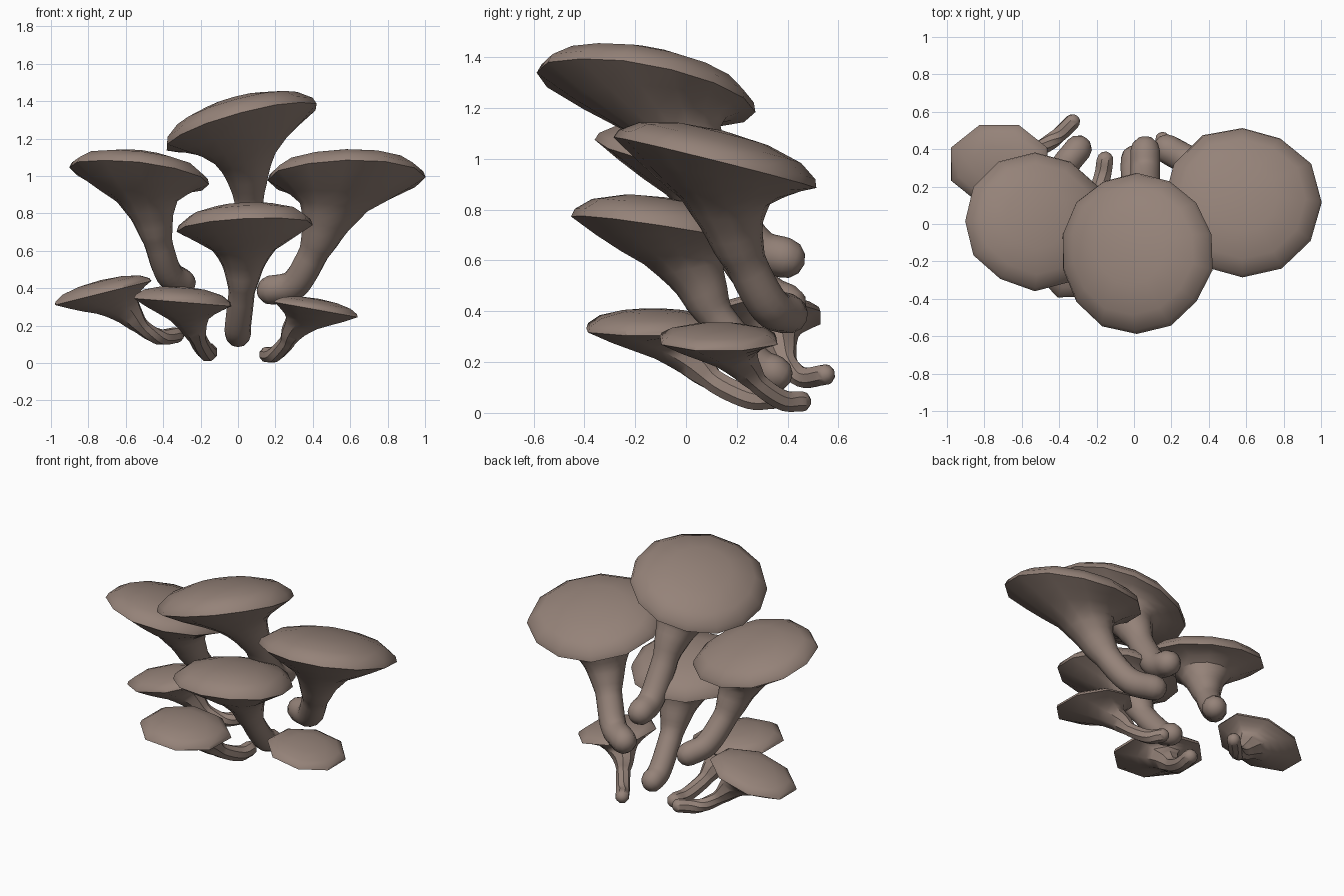
import bpy, bmesh, math, random
from mathutils import Vector as V

if "Cube" in bpy.data.objects:
    bpy.data.objects.remove(bpy.data.objects["Cube"])

random.seed(4)
mat = bpy.data.materials.new("brown_grey_flesh")
mat.diffuse_color = (0.30, 0.225, 0.19, 1)
mat.use_nodes = True
mat.node_tree.nodes["Principled BSDF"].inputs["Base Color"].default_value = mat.diffuse_color

# flare of the underside: (distance below rim / R, radius / R)
FLARE = [(0, 1), (0.22, 0.70), (0.42, 0.44), (0.70, 0.30), (1.1, 0.0)]
# top of the cap: (radius / R, height / dome)
DOME = [(0.97, 0.25), (0.80, 0.62), (0.45, 0.90)]


def spline(pts, t):
    """Catmull-Rom point at parameter t in 0..len-1"""
    p = [pts[0] * 2 - pts[1]] + pts + [pts[-1] * 2 - pts[-2]]
    i = min(int(t), len(pts) - 2)
    f = t - i
    a, b, c, d = p[i:i + 4]
    return 0.5 * (2 * b + (c - a) * f + (2 * a - 5 * b + 4 * c - d) * f * f
                  + (3 * b - a - 3 * c + d) * f ** 3)


def flare(d, R, stem):
    d /= R
    for (d0, r0), (d1, r1) in zip(FLARE, FLARE[1:]):
        if d <= d1:
            r1 = max(r1, stem / R)
            r0 = max(r0, stem / R)
            return R * (r0 + (r1 - r0) * (d - d0) / (d1 - d0))
    return stem


def mushroom(name, path, rx, ry, sx, sy, stem, dome, sides):
    pts = [V(p) for p in path]
    C = pts[-1]
    R = (rx + ry) / 2
    normal = V((-sx, -sy, 1)).normalized()
    angles = [2 * math.pi * (k + 0.5 * (sides == 8)) / sides + math.pi / 2 for k in range(sides)]
    wob = [random.uniform(0.97, 1.03) for _ in angles]
    bm = bmesh.new()
    rings = []

    def cap_dir(k):
        x, y = rx * wob[k] * math.cos(angles[k]), ry * wob[k] * math.sin(angles[k])
        return V((x, y, sx * x + sy * y))

    def stem_dir(k, t):
        u = (V((1, 0, 0)) - t * t.x).normalized()
        return u * math.cos(angles[k]) + t.cross(u) * math.sin(angles[k])

    # rounded foot
    t0 = (spline(pts, 0.05) - pts[0]).normalized()
    foot = bm.verts.new(pts[0] - t0 * stem)
    for a in (30, 60):
        a = math.radians(a)
        c = pts[0] - t0 * stem * math.cos(a)
        rings.append([bm.verts.new(c + stem_dir(k, t0) * stem * math.sin(a)) for k in range(sides)])
    # bent stem opening into the underside
    n = 20
    last = len(pts) - 1
    samples = [spline(pts, last * i / n) for i in range(n + 1)]
    dist = [0] * (n + 1)
    for i in range(n - 1, -1, -1):
        dist[i] = dist[i + 1] + (samples[i + 1] - samples[i]).length
    for i, c in enumerate(samples):
        a, b = samples[max(i - 1, 0)], samples[min(i + 1, n)]
        t = (b - a).normalized()
        r = flare(dist[i], R, stem)
        w = max(0, 1 - dist[i] / (R * 0.9)) ** 0.7
        rings.append([bm.verts.new(c + (stem_dir(k, t) * r).lerp(cap_dir(k) * (r / R), w))
                      for k in range(sides)])
    # domed top
    for f, h in DOME:
        rings.append([bm.verts.new(C + cap_dir(k) * f + normal * dome * h) for k in range(sides)])
    crown = bm.verts.new(C + normal * dome)
    for k in range(sides):
        j = (k + 1) % sides
        for lo, hi in zip(rings, rings[1:]):
            bm.faces.new((lo[k], lo[j], hi[j], hi[k]))
        bm.faces.new((foot, rings[0][j], rings[0][k]))
        bm.faces.new((rings[-1][k], rings[-1][j], crown))
    bmesh.ops.recalc_face_normals(bm, faces=bm.faces)
    me = bpy.data.meshes.new(name)
    bm.to_mesh(me)
    bm.free()
    me.materials.append(mat)
    ob = bpy.data.objects.new(name, me)
    bpy.context.collection.objects.link(ob)
    bpy.context.view_layer.objects.active = ob
    ob.select_set(True)
    bpy.ops.object.shade_smooth_by_angle(angle=math.radians(40))
    ob.select_set(False)


# four large mushrooms
mushroom("top_mushroom", [(.06, .39, .61), (.06, .28, .65), (.06, .17, .80), (.05, .06, 1.0),
                          (.015, -.15, 1.26)], .415, .43, .27, -.18, .08, .15, 14)
mushroom("right_mushroom", [(.18, .40, .39), (.30, .33, .42), (.39, .25, .56), (.47, .18, .74),
                            (.58, .115, .985)], .415, .405, .02, -.25, .08, .13, 12)
mushroom("left_mushroom", [(-.30, .40, .43), (-.37, .31, .48), (-.42, .20, .62), (-.46, .12, .78),
                           (-.53, .015, 1.0)], .38, .365, -.12, -.20, .075, .12, 12)
mushroom("middle_mushroom", [(0, .35, .155), (0, .27, .20), (.02, .12, .38), (.03, .04, .53),
                             (.04, -.10, .72)], .37, .36, .05, -.15, .07, .13, 12)
# three small mushrooms
mushroom("small_far_left_mushroom", [(-.33, .545, .15), (-.42, .46, .14), (-.51, .40, .19),
                                     (-.60, .36, .28), (-.72, .32, .375)],
         .28, .23, .25, 0, .043, .07, 8)
mushroom("small_left_mushroom", [(-.155, .34, .06), (-.17, .25, .06), (-.21, .12, .12),
                                 (-.24, .03, .20), (-.30, -.13, .325)],
         .28, .28, -.08, 0, .048, .085, 8)
mushroom("small_right_mushroom", [(.155, .45, .045), (.20, .38, .05), (.26, .29, .11),
                                  (.30, .23, .18), (.42, .13, .285)],
         .24, .25, -.18, 0, .043, .06, 8)
